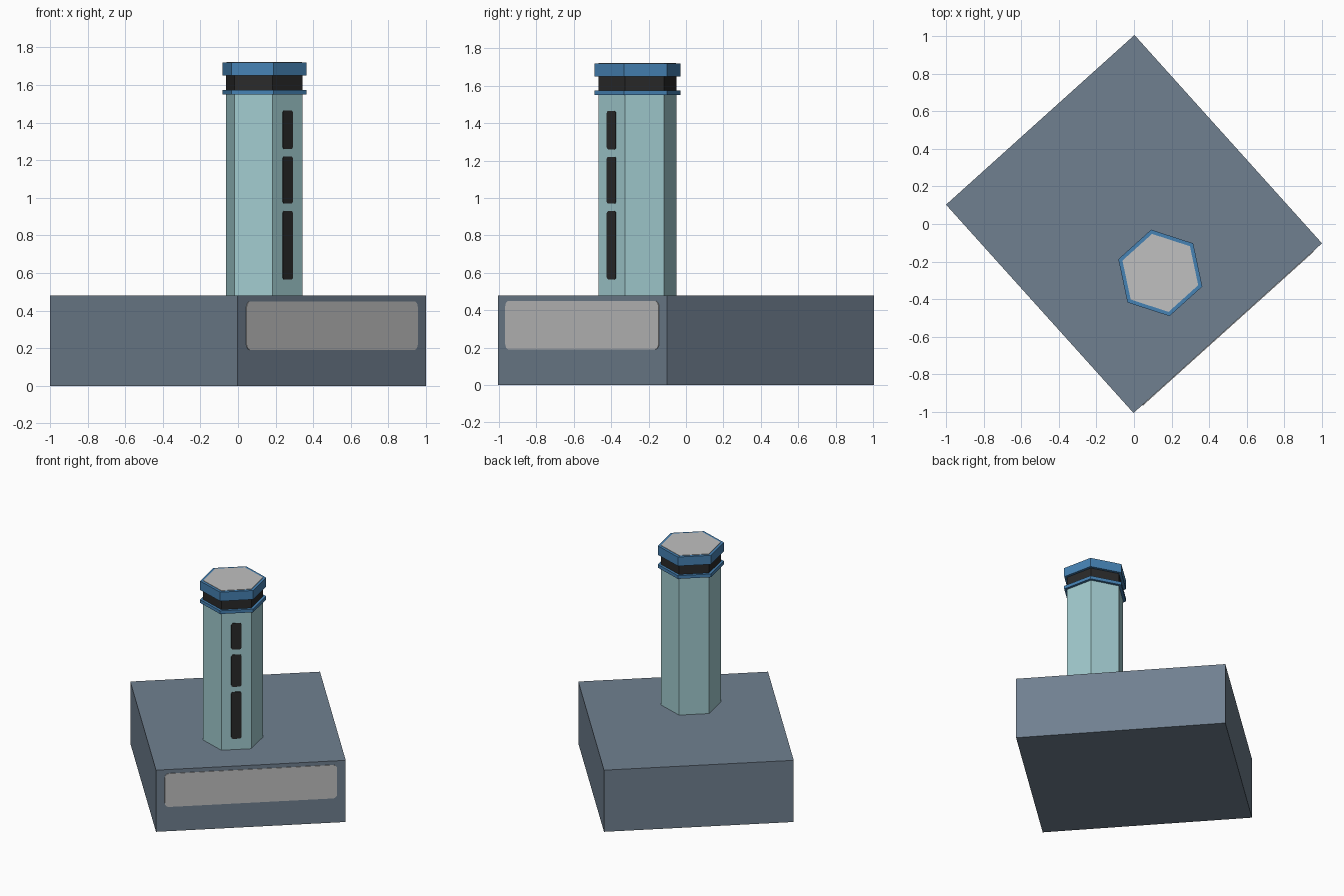
import bpy, bmesh
from math import radians, cos, sin, pi, tau

cube = bpy.data.objects.get("Cube")
if cube:
    bpy.data.objects.remove(cube, do_unlink=True)

TURN = radians(42)          # whole building is turned on its plot
TOWER = (-0.07, -0.287)     # tower axis in the building's own frame
BASE_W, BASE_D, BASE_H = 1.349, 1.491, 0.48
TOWER_R = 0.213


def material(name, rgb):
    linear = [((c / 255 + 0.055) / 1.055) ** 2.4 for c in rgb] + [1]
    mat = bpy.data.materials.new(name)
    mat.use_nodes = True
    mat.diffuse_color = linear
    mat.node_tree.nodes["Principled BSDF"].inputs["Base Color"].default_value = linear
    return mat


slate = material("slate grey", (112, 128, 144))
pale = material("pale teal", (162, 204, 208))
blue = material("steel blue", (70, 130, 180))
dark = material("dark glass", (42, 42, 42))
silver = material("silver", (192, 192, 192))


def extrude(name, outline, direction, mat):
    """Solid made by sweeping a flat outline along a direction."""
    bm = bmesh.new()
    face = bm.faces.new([bm.verts.new(p) for p in outline])
    swept = bmesh.ops.extrude_face_region(bm, geom=[face], use_keep_orig=True)
    moved = [g for g in swept["geom"] if isinstance(g, bmesh.types.BMVert)]
    bmesh.ops.translate(bm, verts=moved, vec=direction)
    bmesh.ops.recalc_face_normals(bm, faces=bm.faces)
    mesh = bpy.data.meshes.new(name)
    bm.to_mesh(mesh)
    bm.free()
    mesh.materials.append(mat)
    obj = bpy.data.objects.new(name, mesh)
    obj.rotation_euler.z = TURN
    bpy.context.collection.objects.link(obj)
    return obj


def hexagon(name, radius, z0, z1, mat):
    ring = [(TOWER[0] + radius * cos(i * tau / 6),
             TOWER[1] + radius * sin(i * tau / 6), z0) for i in range(6)]
    return extrude(name, ring, (0, 0, z1 - z0), mat)


def front_plate(name, x, y, width, z0, z1, corner, mat):
    """Thin rounded plate lying on a wall that faces the front."""
    outline = []
    for k, (sx, z) in enumerate([(1, z1 - corner), (-1, z1 - corner),
                                 (-1, z0 + corner), (1, z0 + corner)]):
        cx = x + sx * (width / 2 - corner)
        for step in range(5):
            a = k * pi / 2 + step * pi / 8
            outline.append((cx + corner * cos(a), y, z + corner * sin(a)))
    return extrude(name, outline, (0, -0.004, 0), mat)


# Base block with its front panel
w, d = BASE_W / 2, BASE_D / 2
extrude("base_block", [(-w, -d, 0), (w, -d, 0), (w, d, 0), (-w, d, 0)],
        (0, 0, BASE_H), slate)
front_plate("base_panel", 0, -d, 1.225, 0.19, 0.45, 0.03, silver)

# Tower shaft, glazed band, rings and roof
hexagon("tower_shaft", TOWER_R, BASE_H, 1.55, pale)
hexagon("lower_ring", 0.235, 1.55, 1.575, blue)
hexagon("lookout_band", TOWER_R, 1.575, 1.65, dark)
hexagon("roof_cap", 0.235, 1.65, 1.72, blue)
hexagon("roof_plate", 0.212, 1.72, 1.723, silver)

# Tall windows on the shaft's front wall
wall_y = TOWER[1] - TOWER_R * cos(pi / 6)
for i, (z0, z1) in enumerate([(0.565, 0.93), (0.97, 1.22), (1.26, 1.465)]):
    front_plate(f"tower_window_{i + 1}", TOWER[0], wall_y, 0.072, z0, z1, 0.014, dark)
